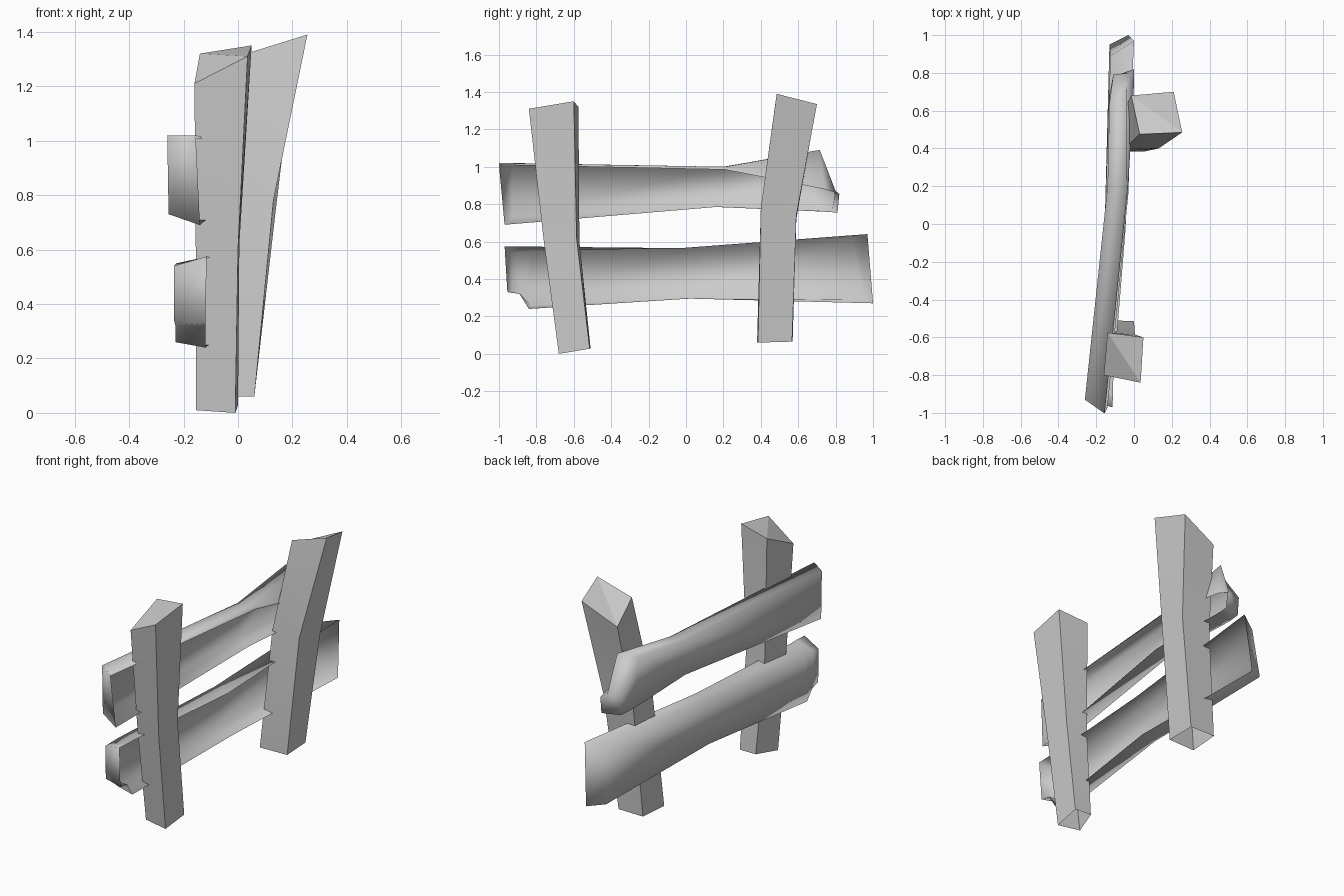
import bpy
import bmesh

old = bpy.data.objects.get("Cube")
if old:
    bpy.data.objects.remove(old, do_unlink=True)

wood = bpy.data.materials.new("grey_wood")
wood.use_nodes = True
grey = (0.6, 0.6, 0.6, 1)
wood.diffuse_color = grey
wood.node_tree.nodes["Principled BSDF"].inputs["Base Color"].default_value = grey


def skin(bm, rings, closed):
    """Bridge equal-sized rings, either closed tubes or open channels."""
    loops = [[bm.verts.new(p) for p in ring] for ring in rings]
    n = len(loops[0])
    for low, high in zip(loops, loops[1:]):
        for i in range(n if closed else n - 1):
            j = (i + 1) % n
            bm.faces.new((low[i], low[j], high[j], high[i]))
        if closed:
            # keep the long corner edges crisp
            for a, b in zip(low, high):
                bm.edges.get((a, b)).smooth = False
    return loops


def finish(name, bm):
    bmesh.ops.recalc_face_normals(bm, faces=bm.faces)
    for face in bm.faces:
        face.smooth = True
    mesh = bpy.data.meshes.new(name)
    bm.to_mesh(mesh)
    bm.free()
    mesh.materials.append(wood)
    bpy.context.collection.objects.link(bpy.data.objects.new(name, mesh))


def post(name, rings):
    """Square post, hollow underneath, with a folded uneven top."""
    bm = bmesh.new()
    a, b, c, d = skin(bm, rings, True)[-1]
    for corners in ((b, c, d), (b, d, a)):
        for edge in bm.faces.new(corners).edges:
            edge.smooth = False
    finish(name, bm)


def rail(name, rings):
    """Soft-edged channel, open toward the posts, with closed ends."""
    bm = bmesh.new()
    loops = skin(bm, rings, False)
    bm.faces.new(loops[0])
    bm.faces.new(loops[-1])
    finish(name, bm)


# Posts: bottom, bend and top rings (front -x, front +x, back +x, back -x)
post("front_post", [
    [(-.155, -.66, .01), (-.01, -.68, 0), (0, -.515, .027), (-.11, -.51, .03)],
    [(-.155, -.74, .58), (0, -.76, .6), (.005, -.585, .62), (-.13, -.57, .6)],
    [(-.16, -.84 + .04, 1.21), (.035, -.84, 1.31), (.05, -.6, 1.35), (-.14, -.575, 1.32)],
])
post("back_post", [
    [(-.12, .38, .06), (.06, .385, .06), (.055, .567, .065), (-.11, .57, .065)],
    [(-.05, .4, .78), (.13, .4, .78), (.138, .59, .74), (-.06, .59, .72)],
    [(.03, .475, 1.32), (.255, .485, 1.39), (.21, .7, 1.335), (-.015, .68, 1.23)],
])

# Upper rail: rings of bottom +x, bottom -x, top -x, top +x, hanging lip +x
rail("upper_rail", [
    [(-.14, -.97, .69), (-.255, -.93, .73), (-.26, -.93, 1.02),
     (-.16, -1, 1.02), (-.155, -1, 1.01)],
    [(-.03, .16, .785), (-.135, .2, .79), (-.14, .2, 1),
     (-.04, .21, 1), (-.03, .21, .985)],
    [(-.01, .74, .76), (-.13, .68, .77), (-.13, .64, 1.065),
     (-.04, .715, 1.09), (0, .74, .88)],
    [(0, .81, .755), (-.11, .78, .76), (-.11, .79, .87),
     (-.03, .8, .87), (0, .82, .855)],
])

# Lower rail with a chipped lower corner: bottom +x, bottom -x, top -x, top +x
rail("lower_rail", [
    [(-.12, -.955, .33), (-.235, -.93, .34), (-.235, -.935, .54), (-.115, -.97, .575)],
    [(-.12, -.89, .32), (-.23, -.88, .32), (-.23, -.89, .545), (-.11, -.9, .574)],
    [(-.12, -.84, .24), (-.23, -.83, .26), (-.225, -.83, .55), (-.11, -.83, .573)],
    [(-.045, .02, .295), (-.155, 0, .3), (-.155, 0, .565), (-.045, -.03, .565)],
    [(-.03, 1, .27), (-.13, .95, .29), (-.125, .89, .62), (0, .97, .64)],
])
